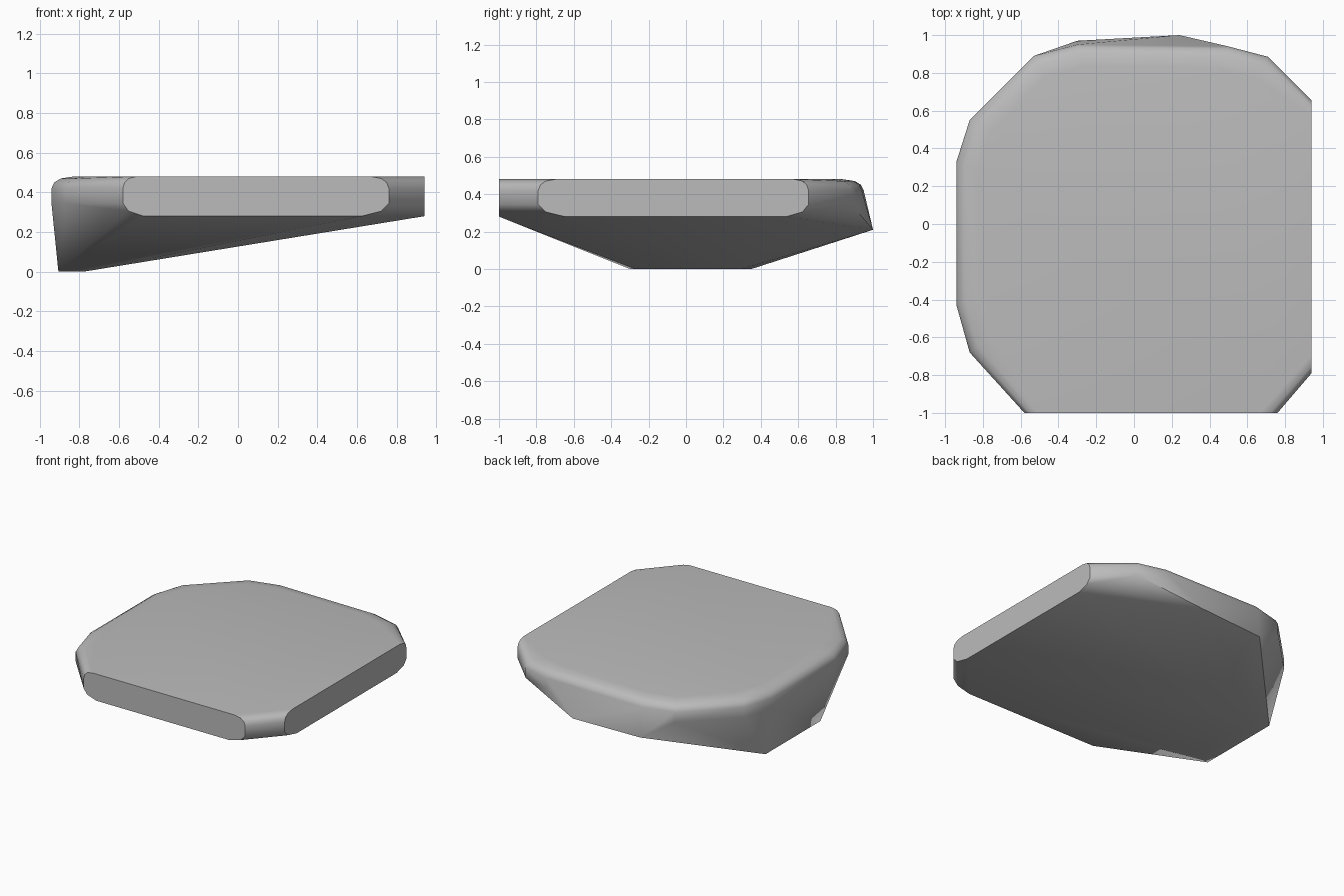
import bpy
import bmesh
import math

cube = bpy.data.objects.get("Cube")
if cube:
    bpy.data.objects.remove(cube)

FRONT, SIDE = -1.0, 0.94  # the two flat cut planes

# Plan outline of the slab at its widest
outline = [(-0.58, FRONT), (0.76, FRONT), (SIDE, -0.79), (SIDE, 0.655),
           (0.71, 0.885), (0.5, 0.94), (-0.3, 0.95), (-0.53, 0.89),
           (-0.82, 0.6), (-0.87, 0.55), (-0.94, 0.33), (-0.94, -0.43),
           (-0.87, -0.68)]


def ring(scale, z, cuts_only=False):
    """Scaled outline that stays on the two flat cut planes."""
    points = []
    for x, y in outline:
        on_cut = x == SIDE or y == FRONT
        if on_cut or not cuts_only:
            points.append((x if x == SIDE else x * scale,
                           y if y == FRONT else y * scale, z))
    return points


# Rounded rim, from the top face down to the lower edge of the cuts
points = (ring(0.88, 0.48) + ring(0.95, 0.47) + ring(0.985, 0.45)
          + ring(1.0, 0.42) + ring(1.0, 0.345)
          + ring(0.95, 0.305, True) + ring(0.82, 0.28, True))

# Narrow foot and the back ridge of the underside
points += [(-0.905, -0.3, 0), (-0.905, 0.35, 0), (-0.78, -0.27, 0),
           (-0.78, 0.3, 0), (-0.3, 0.97, 0.2), (0.24, 1.0, 0.21)]

bm = bmesh.new()
for p in points:
    bm.verts.new(p)
hull = bmesh.ops.convex_hull(bm, input=bm.verts)
loose = [v for v in bm.verts if not v.link_faces]
bmesh.ops.delete(bm, geom=loose, context='VERTS')
bmesh.ops.dissolve_limit(bm, angle_limit=math.radians(1),
                         verts=bm.verts, edges=bm.edges)
bmesh.ops.recalc_face_normals(bm, faces=bm.faces)

mesh = bpy.data.meshes.new("rock_slab")
bm.to_mesh(mesh)
bm.free()
slab = bpy.data.objects.new("rock_slab", mesh)
bpy.context.collection.objects.link(slab)

# Stone colour
stone = bpy.data.materials.new("stone_grey")
stone.use_nodes = True
colour = (0.5, 0.5, 0.5, 1)
stone.diffuse_color = colour
stone.node_tree.nodes["Principled BSDF"].inputs["Base Color"].default_value = colour
mesh.materials.append(stone)

# Smooth rim with crisp cut edges
bpy.context.view_layer.objects.active = slab
slab.select_set(True)
bpy.ops.object.shade_smooth_by_angle(angle=math.radians(35))
